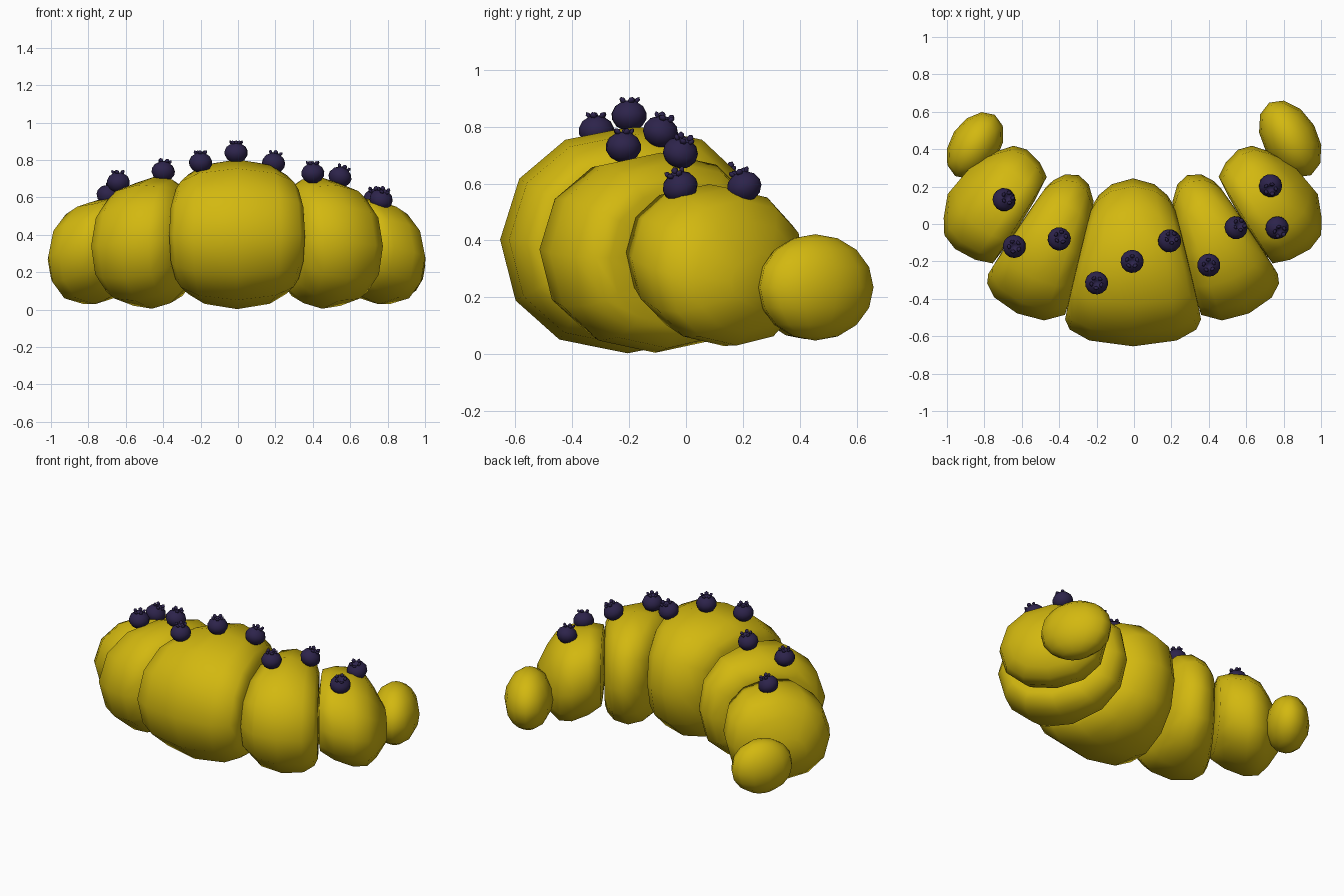
import bpy, bmesh, math
from mathutils import Matrix, Vector

cube = bpy.data.objects.get("Cube")
if cube:
    bpy.data.objects.remove(cube)


def material(name, rgb):
    m = bpy.data.materials.new(name)
    m.use_nodes = True
    m.diffuse_color = (*rgb, 1)
    node = next(n for n in m.node_tree.nodes if n.type == "BSDF_PRINCIPLED")
    node.inputs["Base Color"].default_value = (*rgb, 1)
    node.inputs["Roughness"].default_value = 0.7
    return m


dough = material("golden dough", (0.65, 0.48, 0.005))
skin = material("dark berry skin", (0.026, 0.017, 0.07))


def finish(bm, name, mat):
    bmesh.ops.recalc_face_normals(bm, faces=bm.faces)
    mesh = bpy.data.meshes.new(name)
    bm.to_mesh(mesh)
    bm.free()
    mesh.materials.append(mat)
    mesh.shade_smooth()
    return mesh


def place(name, mesh, matrix):
    ob = bpy.data.objects.new(name, mesh)
    bpy.context.collection.objects.link(ob)
    ob.matrix_world = matrix


def loft(bm, rings):
    """Skin a list of closed rings and cap both ends."""
    rows = [[bm.verts.new(p) for p in ring] for ring in rings]
    n = len(rows[0])
    for a, b in zip(rows, rows[1:]):
        for i in range(n):
            j = (i + 1) % n
            bm.faces.new((a[i], a[j], b[j], b[i]))
    bm.faces.new(rows[0])
    bm.faces.new(rows[-1])


def soft(v):
    return math.copysign(abs(v) ** 0.9, v)


# Rounded dough roll: rings are (sideways position, scale), the front is wider
# than the back, and drop lowers the side that faces away from the centre
def roll(name, side, centre, turn, ry, rz, half, taper, drop, steps):
    bm = bmesh.new()
    rings = []
    for u, s in steps:
        ring = []
        for k in range(12):
            a = math.tau * k / 12
            py = s * ry * soft(math.cos(a))
            pz = s * rz * soft(math.sin(a))
            px = u * (half - taper * py)
            ring.append((side * px, py + 0.06 * max(pz, 0), pz - drop * px))
        rings.append(ring)
    loft(bm, rings)
    m = (Matrix.Translation(centre)
         @ Matrix.Rotation(side * math.radians(turn), 4, "Z"))
    place(name, finish(bm, name, dough), m)


# Rounded end of the crescent
def tip(name, centre, turn, size):
    bm = bmesh.new()
    bmesh.ops.create_uvsphere(bm, u_segments=12, v_segments=8, radius=1)
    m = (Matrix.Translation(centre) @ Matrix.Rotation(math.radians(turn), 4, "Z")
         @ Matrix.Diagonal((*size, 1)))
    place(name, finish(bm, name, dough), m)


edge = [(0, 1), (0.6, 0.93), (0.9, 0.8), (1, 0.68), (1.02, 0.4)]
domed = [(0, 1), (0.6, 0.92), (1, 0.7), (1.45, 0.35)]
both = [(-u, s) for u, s in reversed(edge[1:])] + edge
roll("centre_roll", 1, (-0.005, -0.205, 0.403), 0, 0.449, 0.4, 0.29, 0.24, 0, both)
for label, side in (("left", 1), ("right", -1)):
    roll(label + "_middle_roll", side, (side * 0.455 - 0.005, -0.108, 0.357), 24,
         0.405, 0.352, 0.18, 0.17, 0.08,
         [(-1.05, 0.4), (-1.02, 0.76), (-0.6, 0.94)] + edge)
    roll(label + "_outer_roll", side, (side * 0.757 - 0.007, 0.132, 0.307), 36,
         0.328, 0.278, 0.135, 0.05, 0.25,
         [(-1.5, 0.4), (-1.4, 0.83), (-0.8, 0.95)] + domed)
tip("left_tip", (0.835, 0.455, 0.235), 30, (0.147, 0.224, 0.187))
tip("right_tip", (-0.85, 0.42, 0.225), -33, (0.134, 0.195, 0.172))


# Berry: lathed body with a dimple, and a crown of five flared lobes
def berry_mesh():
    bm = bmesh.new()
    profile = [(0.022, -0.05), (0.046, -0.036), (0.061, -0.012), (0.062, 0.01),
               (0.05, 0.034), (0.032, 0.046), (0.024, 0.054), (0.014, 0.036)]
    loft(bm, [[(r * math.cos(math.tau * k / 14), r * math.sin(math.tau * k / 14), z)
               for k in range(14)] for r, z in profile])
    for k in range(5):
        m = (Matrix.Rotation(math.tau * k / 5, 4, "Z")
             @ Matrix.Translation((0.028, 0, 0.055))
             @ Matrix.Rotation(0.6, 4, "Y")
             @ Matrix.Diagonal((0.009, 0.014, 0.014, 1)))
        bmesh.ops.create_icosphere(bm, subdivisions=1, radius=1, matrix=m)
    return finish(bm, "berry", skin)


berry = berry_mesh()
# Position and the lean of the crown towards x and y
berries = [
    (-0.695, 0.13, 0.61, 0.4, 0.2), (-0.64, -0.12, 0.68, 0, 0),
    (-0.4, -0.08, 0.738, 0.15, 0.2), (-0.2, -0.315, 0.785, 0, 0),
    (-0.01, -0.2, 0.838, 0, 0), (0.19, -0.09, 0.782, 0.2, 0.3),
    (0.4, -0.22, 0.728, 0, 0), (0.545, -0.02, 0.708, 0.4, 0.3),
    (0.765, -0.02, 0.588, 0.3, -0.4), (0.73, 0.205, 0.588, 0, -0.35),
]
for i, (x, y, z, lx, ly) in enumerate(berries):
    lean = Vector((0, 0, 1)).rotation_difference(Vector((lx, ly, 1)))
    place(f"berry_{i + 1}", berry, Matrix.Translation((x, y, z))
          @ lean.to_matrix().to_4x4() @ Matrix.Rotation(i * 0.7, 4, "Z"))
